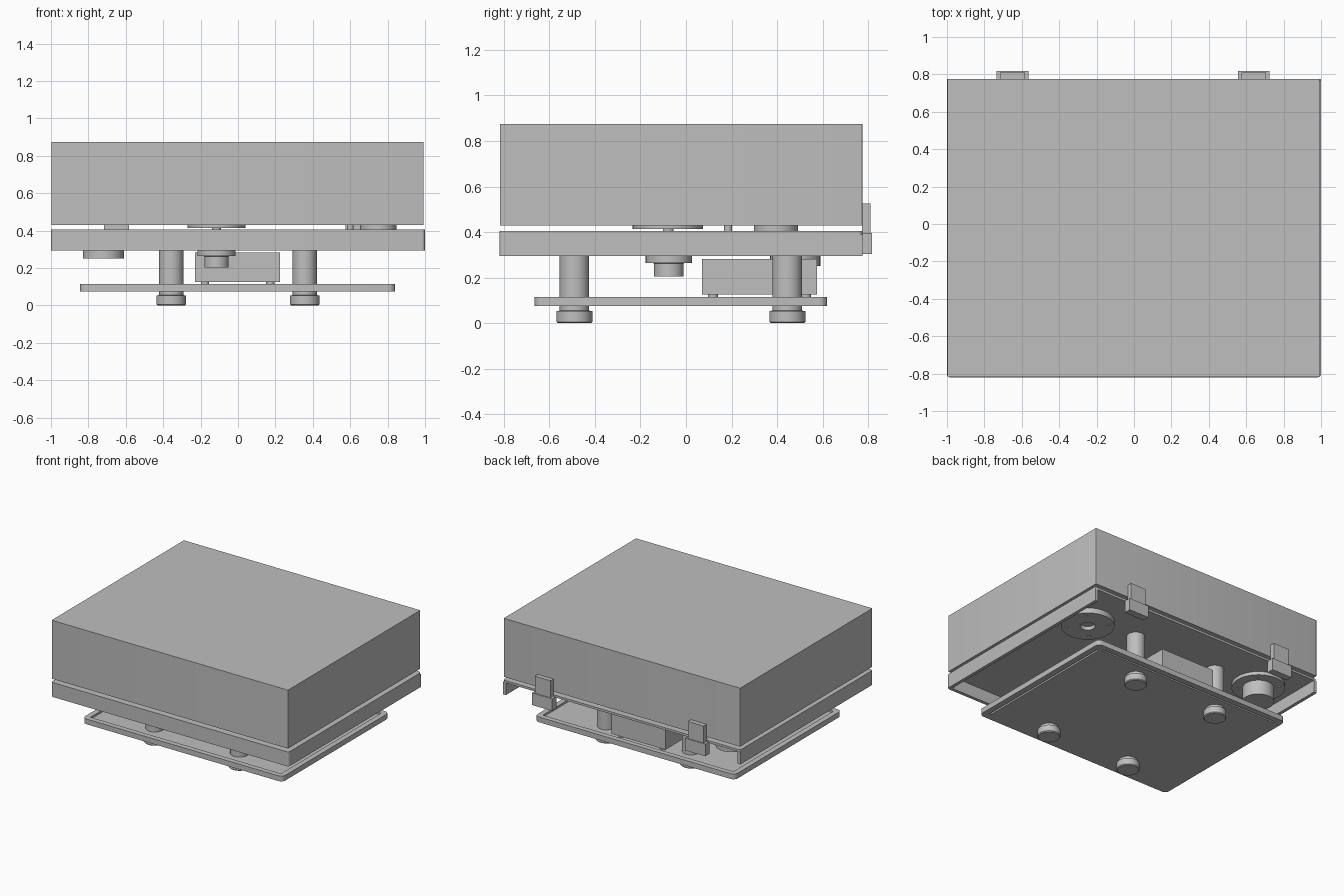
import bpy, bmesh, math

cube = bpy.data.objects.get("Cube")
if cube:
    bpy.data.objects.remove(cube, do_unlink=True)

grey = bpy.data.materials.new("plain grey")
grey.use_nodes = True
grey.diffuse_color = (0.52, 0.52, 0.52, 1)
grey.node_tree.nodes["Principled BSDF"].inputs["Base Color"].default_value = (0.52, 0.52, 0.52, 1)
made = []


def finish(name, bm):
    bmesh.ops.recalc_face_normals(bm, faces=bm.faces)
    mesh = bpy.data.meshes.new(name)
    bm.to_mesh(mesh)
    bm.free()
    mesh.materials.append(grey)
    ob = bpy.data.objects.new(name, mesh)
    bpy.context.collection.objects.link(ob)
    made.append(ob)
    return ob


def prism(points, z0, z1, radius=0, rounded=lambda v: True):
    """Extrude an outline upward and round the chosen upright edges."""
    bm = bmesh.new()
    face = bm.faces.new([bm.verts.new((x, y, z0)) for x, y in points])
    top = bmesh.ops.extrude_face_region(bm, geom=[face])["geom"]
    for v in top:
        if isinstance(v, bmesh.types.BMVert):
            v.co.z = z1
    bmesh.ops.recalc_face_normals(bm, faces=bm.faces)
    if radius:
        edges = [e for e in bm.edges
                 if abs(e.verts[0].co.z - e.verts[1].co.z) > 1e-5 and rounded(e.verts[0].co)]
        bmesh.ops.bevel(bm, geom=edges, offset=radius, segments=5, profile=0.5, affect='EDGES')
    return bm


def rect(x0, x1, y0, y1):
    return [(x0, y0), (x1, y0), (x1, y1), (x0, y1)]


def box(name, x0, x1, y0, y1, z0, z1, radius=0):
    return finish(name, prism(rect(x0, x1, y0, y1), z0, z1, radius))


def lathe(name, x, y, profile, sides=40):
    """Turn (radius, height) points about an upright axis, capped at both ends."""
    bm = bmesh.new()
    rings = []
    for r, z in profile:
        rings.append([bm.verts.new((x + r * math.cos(a), y + r * math.sin(a), z))
                      for a in (math.tau * i / sides for i in range(sides))])
    for a, b in zip(rings, rings[1:]):
        for i in range(sides):
            j = (i + 1) % sides
            bm.faces.new((a[i], a[j], b[j], b[i]))
    bm.faces.new(rings[0])
    bm.faces.new(rings[-1])
    return finish(name, bm)


def cylinder(name, x, y, r, z0, z1, sides=40):
    return lathe(name, x, y, [(r, z0), (r, z1)], sides)


# Upper housing
box("upper_housing", -0.998, 0.993, -0.817, 0.775, 0.43, 0.875, 0.004)

# Tray: thin deck with walls on the front and both sides, open at the back
back, front, wall = 0.775, -0.82, 0.025
finish("tray_deck", prism(rect(-1, 1, front, back), 0.388, 0.405, 0.018))
u_shape = [(-1, front), (1, front), (1, back), (1 - wall, back), (1 - wall, front + wall),
           (wall - 1, front + wall), (wall - 1, back), (-1, back)]
finish("tray_walls", prism(u_shape, 0.295, 0.389, 0.018,
                           lambda v: abs(v.x) > 0.99 and v.y < 0))

# Rear clips
for side, cx in (("right", -0.65), ("left", 0.64)):
    box(side + "_clip_hook", cx - 0.085, cx + 0.085, 0.765, 0.818, 0.303, 0.395)
    box(side + "_clip_tab", cx - 0.066, cx + 0.066, 0.772, 0.81, 0.39, 0.525)

# Base plate: recessed top, and a narrow groove round the underside
bm = prism(rect(-0.845, 0.84, -0.665, 0.62), 0.075, 0.115, 0.035)
bm.faces.ensure_lookup_table()


def inset(face, width, depth=0):
    bmesh.ops.inset_individual(bm, faces=[face], thickness=width, depth=depth)


bm.normal_update()
top = max(bm.faces, key=lambda f: f.calc_center_median().z)
bottom = min(bm.faces, key=lambda f: f.calc_center_median().z)
inset(top, 0.04)
inset(top, 0.0005, -0.015)
inset(bottom, 0.045)
inset(bottom, 0.0005, -0.012)
inset(bottom, 0.014)
inset(bottom, 0.0005, 0.012)
finish("base_plate", bm)

# Feet and standoffs
for sx, a in (("right", -1), ("left", 1)):
    for sy, y in (("front", -0.49), ("back", 0.445)):
        x = a * 0.357
        lathe(f"{sy}_{sx}_foot", x, y,
              [(0.073, 0), (0.079, 0.006), (0.079, 0.053), (0.065, 0.055), (0.065, 0.085)])
        cylinder(f"{sy}_{sx}_standoff", x, y, 0.065, 0.095, 0.39)

# Electronics box on small pegs
box("electronics_box", -0.23, 0.225, 0.07, 0.575, 0.125, 0.282)
for x in (-0.177, 0.173):
    for y in (0.118, 0.526):
        cylinder("electronics_peg", x, y, 0.022, 0.095, 0.13, 20)

# Central sensor below the deck, and turntable disc above it
lathe("central_sensor", -0.115, -0.075,
      [(0.065, 0.204), (0.065, 0.263), (0.102, 0.265), (0.102, 0.39)])
cylinder("turntable_shaft", -0.115, -0.078, 0.023, 0.4, 0.42, 24)
cylinder("turntable_disc", -0.115, -0.08, 0.155, 0.414, 0.43)

# Flanged motor near the back right
lathe("flanged_motor", -0.72, 0.48,
      [(0.11, 0.252), (0.11, 0.362), (0.185, 0.362), (0.185, 0.39)])

# Bearing near the back left, with a recessed centre and a collar above the deck
lathe("bearing", 0.75, 0.395,
      [(0.052, 0.375), (0.052, 0.348), (0.185, 0.348), (0.185, 0.39)])
cylinder("bearing_collar", 0.75, 0.395, 0.097, 0.4, 0.43)
cylinder("locating_pin", 0.6, 0.185, 0.018, 0.4, 0.43, 20)

# Flange screws
for x, y, z in ((-0.72, 0.48, 0.357), (0.75, 0.395, 0.343)):
    for i in range(4):
        a = math.tau * (i + 0.5) / 4
        cylinder("flange_screw", x + 0.148 * math.cos(a), y + 0.148 * math.sin(a),
                 0.014, z, z + 0.008, 16)

# Smooth round sides, keep edges sharp
bpy.ops.object.select_all(action='DESELECT')
for ob in made:
    ob.select_set(True)
bpy.context.view_layer.objects.active = made[0]
bpy.ops.object.shade_smooth_by_angle(angle=math.radians(30))
